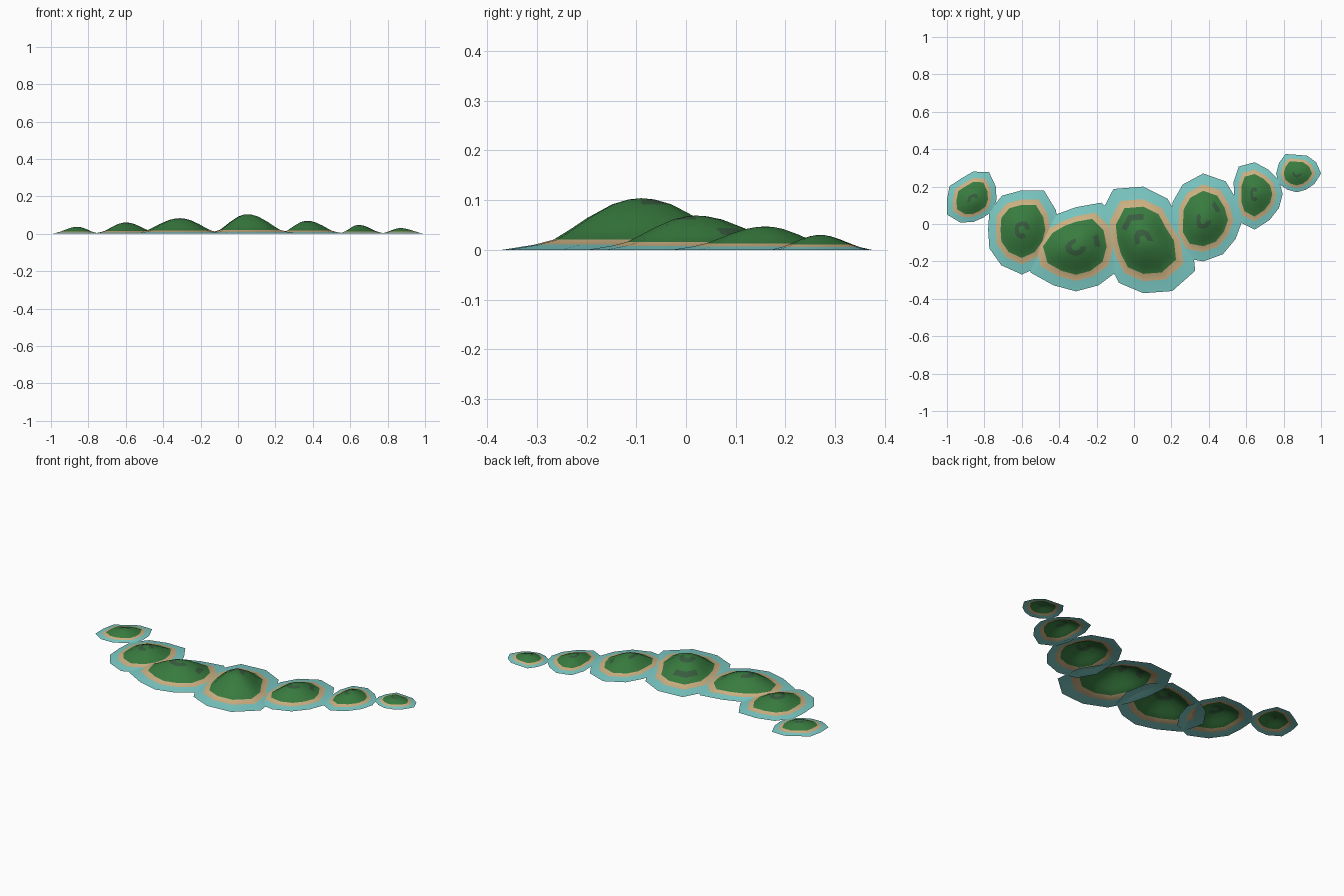
import bpy
import bmesh
from math import cos, sin, tau
from mathutils import Vector

cube = bpy.data.objects.get("Cube")
if cube:
    bpy.data.objects.remove(cube, do_unlink=True)


def make_material(name, colour):
    material = bpy.data.materials.new(name)
    material.use_nodes = True
    material.diffuse_color = (*colour, 1)
    shader = material.node_tree.nodes["Principled BSDF"]
    shader.inputs["Base Color"].default_value = (*colour, 1)
    shader.inputs["Roughness"].default_value = 0.9
    return material


WATER, SAND, FOREST, THICKET = range(4)
materials = [
    make_material("shallow_water", (0.2, 0.59, 0.56)),
    make_material("beach_sand", (0.62, 0.45, 0.23)),
    make_material("forest_green", (0.04, 0.2, 0.05)),
    make_material("dark_thicket", (0.04, 0.11, 0.05)),
]


def hill_profile(height):
    """Rings from the shoreline to the summit: share of radius, height."""
    shore = 0.007 + 0.13 * height
    rise = height - shore
    rings = [(1, 0), (0.77, shore / 2), (0.63, shore)]
    for share, part in ((0.5, 0.27), (0.39, 0.52), (0.21, 0.85), (0.09, 0.97)):
        rings.append((share, shore + rise * part))
    return rings


def build_island(name, centre, height, radii, summit_patch, slope_patch):
    mesh = bpy.data.meshes.new(name)
    bm = bmesh.new()
    count = len(radii)
    rings = []
    for share, z in hill_profile(height):
        ring = []
        for i, radius in enumerate(radii):
            angle = tau * i / count
            reach = share * radius / 100
            ring.append(bm.verts.new((reach * cos(angle), reach * sin(angle), z)))
        rings.append(ring)

    # Bands of water, beach and forest, with darker thicket patches
    for level in range(len(rings) - 1):
        lower, upper = rings[level], rings[level + 1]
        for i in range(count):
            j = (i + 1) % count
            face = bm.faces.new((lower[i], lower[j], upper[j], upper[i]))
            face.smooth = True
            face.material_index = min(level, FOREST)
            if (level == 3 and i in slope_patch) or (level == 5 and i in summit_patch):
                face.material_index = THICKET

    # Rounded summit
    summit = bm.verts.new(Vector((0, 0, height)))
    top = rings[-1]
    for i in range(count):
        face = bm.faces.new((top[i], top[(i + 1) % count], summit))
        face.smooth = True
        face.material_index = FOREST

    bm.to_mesh(mesh)
    bm.free()
    for material in materials:
        mesh.materials.append(material)
    island = bpy.data.objects.new(name, mesh)
    island.location = (*centre, 0)
    bpy.context.collection.objects.link(island)


# Shoreline radii are in hundredths, anticlockwise from the island's left side
build_island("far_right_islet", (-0.86, 0.13), 0.037,
             (12.5, 14, 17, 15, 13, 14.5, 14, 16, 14, 12, 11, 12),
             range(1, 7), ())
build_island("right_island", (-0.6, -0.03), 0.06,
             (20, 21, 24, 21, 21, 20, 18, 20, 22, 24, 22, 20),
             range(0, 10), ())
build_island("right_middle_island", (-0.31, -0.12), 0.083,
             (26, 27, 27, 21, 20, 23, 28, 28, 24, 24, 24, 26),
             range(3, 12), (0,))
build_island("main_island", (0.05, -0.09), 0.104,
             (26, 22, 26, 29, 32, 27, 22, 22, 26, 28, 31, 32),
             range(0, 7), (3, 4))
build_island("left_middle_island", (0.37, 0.02), 0.069,
             (21, 21, 24, 25, 22, 19, 17, 20, 23, 22, 21, 20),
             range(4, 12), (1,))
build_island("left_island", (0.645, 0.16), 0.047,
             (15, 15, 15, 17, 17, 13, 11, 13, 17, 19, 16, 15),
             range(2, 10), ())
build_island("far_left_islet", (0.87, 0.27), 0.03,
             (13, 12, 11, 10, 12, 11, 11, 11, 10, 10, 10, 11),
             range(5, 12), ())
